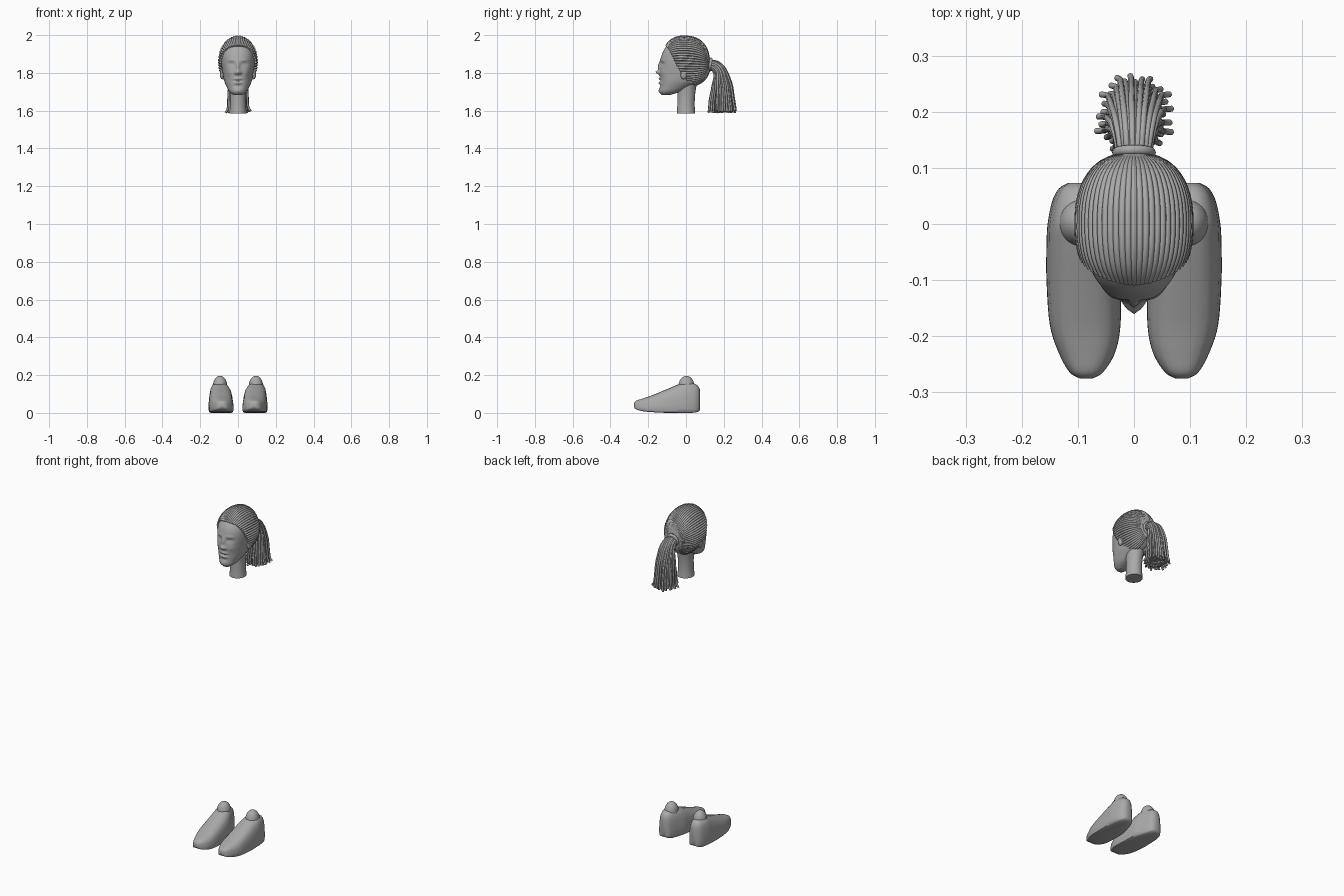
import bpy, bmesh, math, random
from math import sin, cos, pi, radians
from mathutils import Vector

random.seed(4)
cube = bpy.data.objects.get("Cube")
if cube:
    bpy.data.objects.remove(cube, do_unlink=True)

grey = bpy.data.materials.new("plain grey")
grey.use_nodes = True
COLOUR = (0.4, 0.4, 0.4, 1)
grey.diffuse_color = COLOUR
grey.node_tree.nodes["Principled BSDF"].inputs["Base Color"].default_value = COLOUR


def finish(obj, angle=50):
    """Give an object its colour and smooth shading."""
    if not obj.data.materials:
        obj.data.materials.append(grey)
    bpy.ops.object.select_all(action='DESELECT')
    obj.select_set(True)
    bpy.context.view_layer.objects.active = obj
    if obj.type == 'CURVE':
        bpy.ops.object.convert(target='MESH')
        obj = bpy.context.view_layer.objects.active
    bpy.ops.object.shade_smooth_by_angle(angle=radians(angle))
    return obj


def smooth_rows(rows, steps):
    """Catmull-Rom interpolation through rows of numbers."""
    rows = [Vector(r) for r in rows]
    out = []
    for i in range(len(rows) - 1):
        a, b, c, d = (rows[max(0, min(len(rows) - 1, i + k))] for k in (-1, 0, 1, 2))
        for s in range(steps):
            t = s / steps
            out.append(0.5 * (2 * b + (c - a) * t + (2 * a - 5 * b + 4 * c - d) * t * t
                              + (3 * b - a - 3 * c + d) * t ** 3))
    return out + [rows[-1]]


def skin(name, rings, closed=True, caps=True, angle=50):
    """Bridge a list of point rings into one surface."""
    bm = bmesh.new()
    vs = [[bm.verts.new(p) for p in ring] for ring in rings]
    n = len(vs[0])
    for a, b in zip(vs, vs[1:]):
        for i in range(n if closed else n - 1):
            j = (i + 1) % n
            bm.faces.new((a[i], a[j], b[j], b[i]))
    if caps:
        bm.faces.new(vs[0])
        bm.faces.new(vs[-1])
    bmesh.ops.recalc_face_normals(bm, faces=bm.faces)
    mesh = bpy.data.meshes.new(name)
    bm.to_mesh(mesh)
    bm.free()
    obj = bpy.data.objects.new(name, mesh)
    bpy.context.collection.objects.link(obj)
    return finish(obj, angle)


def ellipsoid(name, centre, size):
    bpy.ops.mesh.primitive_uv_sphere_add(segments=32, ring_count=20, location=centre)
    obj = bpy.context.object
    obj.name = name
    obj.scale = size
    return finish(obj)


def tubes(name, paths, radius):
    """Many round strands in one object."""
    curve = bpy.data.curves.new(name, 'CURVE')
    curve.dimensions = '3D'
    curve.bevel_depth = radius
    curve.bevel_resolution = 2
    curve.use_fill_caps = True
    for path in paths:
        spline = curve.splines.new('BEZIER')
        spline.resolution_u = 5
        spline.bezier_points.add(len(path) - 1)
        for bp, p in zip(spline.bezier_points, path):
            bp.co = p
            bp.handle_left_type = bp.handle_right_type = 'AUTO'
    obj = bpy.data.objects.new(name, curve)
    bpy.context.collection.objects.link(obj)
    return finish(obj)


# Head: rows of height, front, back, half width
HEAD = [(1.683, -.128, -.085, .022), (1.70, -.14, -.03, .045), (1.73, -.139, .03, .062),
        (1.76, -.138, .075, .074), (1.80, -.138, .098, .081), (1.85, -.137, .112, .088),
        (1.90, -.127, .11, .089), (1.94, -.104, .095, .077), (1.97, -.07, .07, .058),
        (1.988, -.025, .025, .022)]

# Face relief: x, height, spread in x, spread in z, depth (mirrored when x is not zero)
RELIEF = [(0, 1.835, .009, .025, .011), (0, 1.803, .012, .011, .021),
          (.014, 1.80, .007, .007, .008), (.034, 1.845, .017, .011, -.011),
          (.034, 1.843, .010, .006, .006), (.035, 1.867, .02, .006, .004),
          (.045, 1.80, .018, .018, .005), (0, 1.769, .021, .006, .007),
          (0, 1.747, .018, .006, .008), (0, 1.758, .024, .0035, -.007),
          (0, 1.705, .018, .014, .004), (0, 1.73, .02, .007, -.004)]
RELIEF += [(-r[0],) + r[1:] for r in RELIEF if r[0]]


def relief(x, z):
    return sum(d * math.exp(-((x - cx) / sx) ** 2 - ((z - cz) / sz) ** 2)
               for cx, cz, sx, sz, d in RELIEF)


rings = []
for z, front, back, half in smooth_rows(HEAD, 8):
    ring = []
    for i in range(112):
        a = 2 * pi * i / 112
        x = half * math.copysign(abs(cos(a)) ** .9, cos(a))
        y = (front + back) / 2 + (back - front) / 2 * math.copysign(abs(sin(a)) ** .9, sin(a))
        if sin(a) < 0:
            y -= relief(x, z) * min(1, -2 * sin(a))
        ring.append((x, y, z))
    rings.append(ring)
skin("head", rings, angle=80)

# Neck
NECK = [(1.585, 0, .046, .049), (1.63, 0, .042, .046), (1.69, .002, .042, .047),
        (1.76, .005, .05, .055)]
skin("neck", [[(rx * cos(a), cy + ry * sin(a), z) for a in [2 * pi * i / 40 for i in range(40)]]
              for z, cy, rx, ry in smooth_rows(NECK, 5)])

# Ears
for side, label in ((1, "left"), (-1, "right")):
    ellipsoid(label + "_ear", (side * .084, -.012, 1.795), (.012, .018, .029))


# Hair swept back from the hairline to the tie
def hair_point(phi, t, inset=0):
    ry = .122 - inset
    start = -.105 + .16 * (abs(phi) / radians(165)) ** 2
    b0, b1 = math.asin(start / .122), radians(80)
    s = sin(b0 + (b1 - b0) * t)
    r = (1 - abs(s) ** 2.4) ** (1 / 2.4)
    return Vector(((.1 - inset) * r * sin(phi), ry * s,
                   1.86 + (.134 - inset) * r * cos(phi) - .015 * t * t))


STRANDS = 55
angles = [radians(-165 + 330 * i / (STRANDS - 1)) for i in range(STRANDS)]
tubes("swept_braids", [[hair_point(p, t / 9) for t in range(10)] for p in angles], .0062)
skin("hair_cap", [[hair_point(p, t / 20, .003) for t in range(21)] for p in angles],
     closed=False, caps=False)

# Hair tie
bpy.ops.mesh.primitive_torus_add(major_radius=.03, minor_radius=.009, major_segments=32,
                                 minor_segments=12, location=(0, .127, 1.842),
                                 rotation=(radians(80), 0, 0))
bpy.context.object.name = "hair_tie"
finish(bpy.context.object)

# Ponytail braids, spread over a disc by the golden angle
tail = []
COUNT = 85
for i in range(COUNT):
    r, a = math.sqrt((i + .5) / COUNT), i * 2.39996
    u, v = r * cos(a), r * sin(a)
    flick = 1 + .15 * random.random() * r
    end = 1.588 + .012 * random.random()
    tail.append([(.026 * u, .112, 1.842 + .026 * v),
                 (.036 * u, .16 + .018 * v, 1.832 + .022 * v),
                 (.05 * u, .187 + .05 * v, 1.745 + .02 * v),
                 (.056 * u, .191 + .068 * v, 1.66),
                 (.06 * u, .192 + .074 * v, end + .02),
                 (.064 * u * flick, .192 + .077 * v, end)])
tubes("ponytail_braids", tail, .0056)

# Shoes: rows of depth, centre, half width, top, bottom
SHOE = [(-.275, .085, .012, .05, .03), (-.264, .085, .03, .064, .018),
        (-.23, .084, .05, .076, .009), (-.18, .087, .063, .093, .004),
        (-.10, .09, .066, .126, 0), (-.04, .092, .064, .151, 0), (0, .097, .057, .163, 0),
        (.04, .1, .046, .156, .001), (.063, .1, .034, .143, .006), (.073, .1, .018, .125, .014)]
# Half outline of a section, as fractions of width and height
SECTION = [(0, 0), (.8, 0), (.94, .03), (1, .14), (.99, .35), (.93, .6), (.82, .8),
           (.62, .93), (.34, .985), (0, 1)]
outline = SECTION + [(-x, z) for x, z in SECTION[-2:0:-1]]
for side, label in ((1, "left"), (-1, "right")):
    skin(label + "_shoe", [[(side * (cx + w * u), y, low + (top - low) * v) for u, v in outline]
                           for y, cx, w, top, low in smooth_rows(SHOE, 5)])
    ellipsoid(label + "_ankle", (side * .095, .002, .14), (.038, .042, .056))
